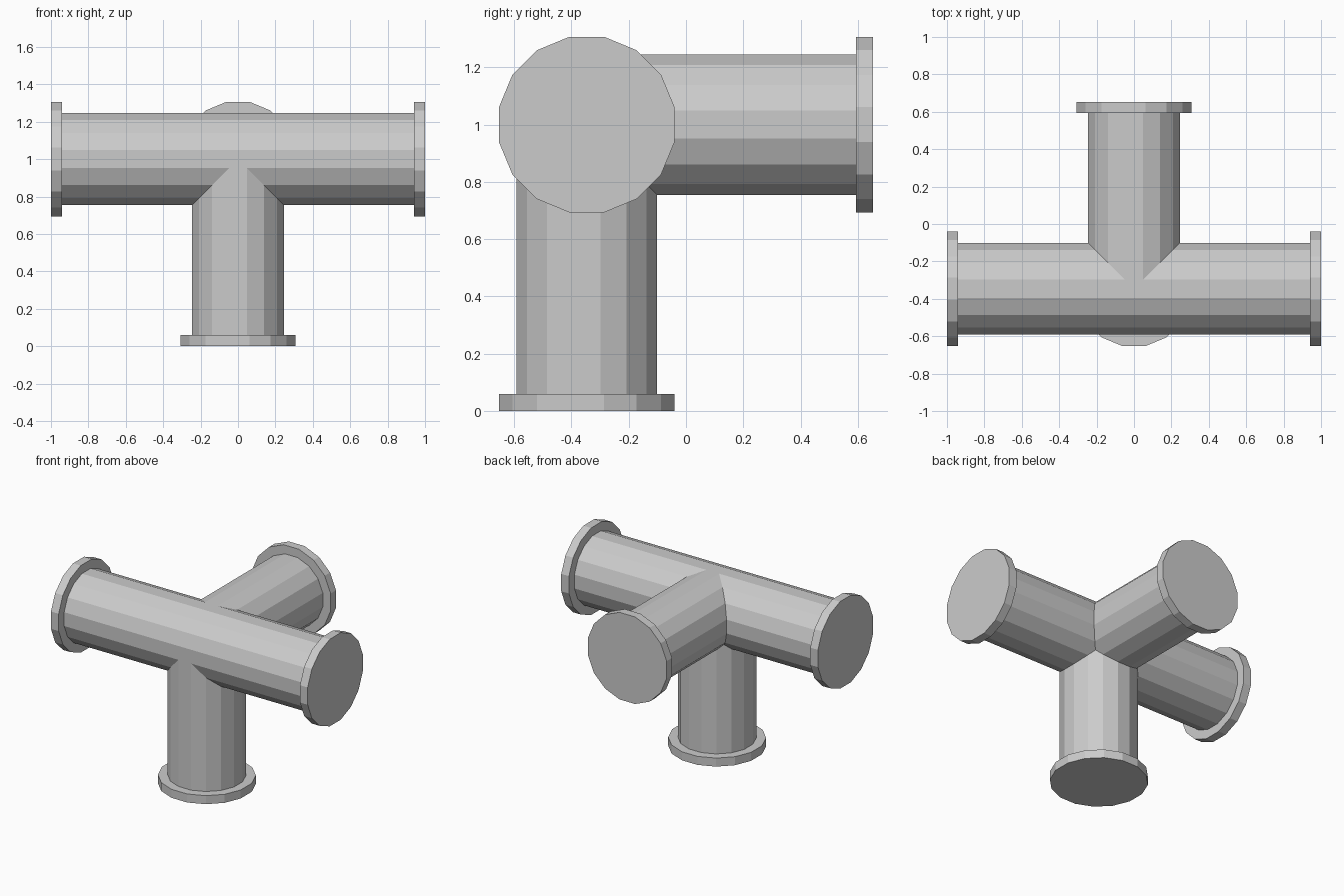
import bpy
import bmesh
import math
from mathutils import Vector, Matrix

cube = bpy.data.objects.get("Cube")
if cube:
    bpy.data.objects.remove(cube, do_unlink=True)

SIDES = 16
PIPE_R, FLANGE_R = 0.25, 0.3125
FLANGE_T = 0.06
CENTRE = Vector((0, -0.3465, 1.0))    # where the four arms meet
ARMS = {
    "left": Vector((1, 0, 0)),
    "right": Vector((-1, 0, 0)),
    "back": Vector((0, 1, 0)),
    "bottom": Vector((0, 0, -1)),
}

grey = bpy.data.materials.new("light_grey")
grey.use_nodes = True
colour = (0.6, 0.6, 0.6, 1)
grey.diffuse_color = colour
grey.node_tree.nodes["Principled BSDF"].inputs["Base Color"].default_value = colour


def tube(bm, direction, radius, start, end, caps):
    """Faceted cylinder along a direction, with flats facing the axes."""
    matrix = (direction.to_track_quat('Z', 'Y').to_matrix().to_4x4()
              @ Matrix.Translation((0, 0, (start + end) / 2))
              @ Matrix.Rotation(math.pi / SIDES, 4, 'Z'))
    bmesh.ops.create_cone(bm, cap_ends=caps, segments=SIDES, radius1=radius,
                          radius2=radius, depth=end - start, matrix=matrix)


def finish(bm, name):
    bmesh.ops.remove_doubles(bm, verts=bm.verts, dist=0.0001)
    bmesh.ops.recalc_face_normals(bm, faces=bm.faces)
    mesh = bpy.data.meshes.new(name)
    bm.to_mesh(mesh)
    bm.free()
    mesh.materials.append(grey)
    obj = bpy.data.objects.new(name, mesh)
    obj.location = CENTRE
    bpy.context.collection.objects.link(obj)


# Pipe body: each arm is mitred against the others, then all are welded
body = bmesh.new()
for direction in ARMS.values():
    arm = bmesh.new()
    tube(arm, direction, PIPE_R, 0, 1 - FLANGE_T / 2, False)
    for other in ARMS.values():
        if other != direction:
            bmesh.ops.bisect_plane(
                arm, geom=arm.verts[:] + arm.edges[:] + arm.faces[:],
                dist=0.00001, plane_co=(0, 0, 0),
                plane_no=(direction - other).normalized(), clear_inner=True)
    part = bpy.data.meshes.new("arm")
    arm.to_mesh(part)
    arm.free()
    body.from_mesh(part)
    bpy.data.meshes.remove(part)
finish(body, "pipe_body")

# Closed flange on the end of each arm
for side, direction in ARMS.items():
    bm = bmesh.new()
    tube(bm, direction, FLANGE_R, 1 - FLANGE_T, 1, True)
    finish(bm, side + "_flange")
